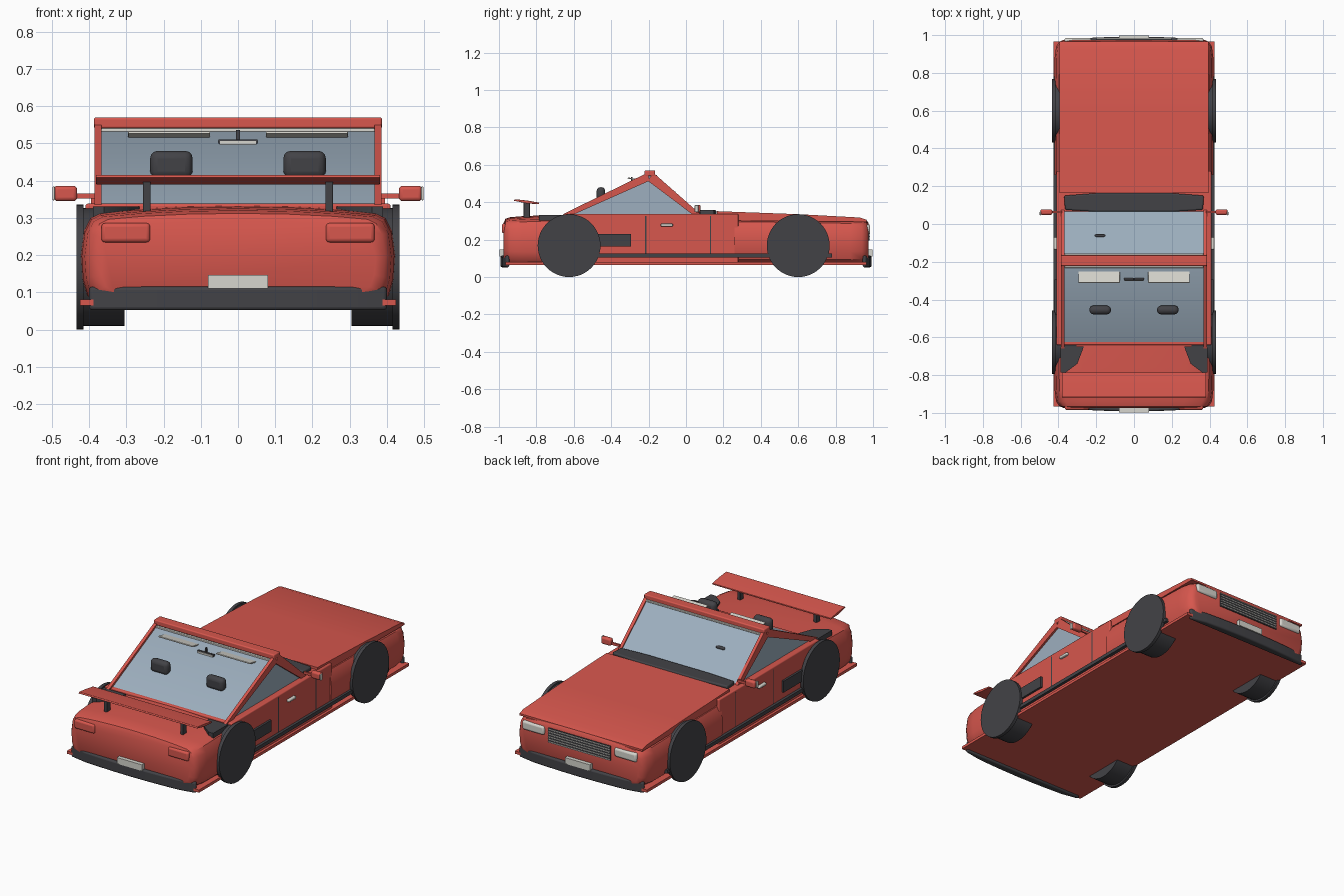
import bpy, bmesh, math
from mathutils import Vector

cube = bpy.data.objects.get("Cube")
if cube:
    bpy.data.objects.remove(cube, do_unlink=True)


def material(name, rgb):
    m = bpy.data.materials.new(name)
    m.use_nodes = True
    m.diffuse_color = (*rgb, 1)
    m.node_tree.nodes["Principled BSDF"].inputs["Base Color"].default_value = (*rgb, 1)
    return m


RED = material("red paint", (0.68, 0.095, 0.075))
DARK = material("dark rubber", (0.055, 0.055, 0.062))
GLASS = material("blue grey glass", (0.34, 0.43, 0.52))
PALE = material("off white", (0.68, 0.67, 0.62))


def finish(name, bm, mat, bevel=0.0, segments=3):
    bmesh.ops.recalc_face_normals(bm, faces=bm.faces)
    mesh = bpy.data.meshes.new(name)
    bm.to_mesh(mesh)
    bm.free()
    ob = bpy.data.objects.new(name, mesh)
    bpy.context.collection.objects.link(ob)
    mesh.materials.append(mat)
    if bevel:
        mod = ob.modifiers.new("rounding", "BEVEL")
        mod.width, mod.segments = bevel, segments
    bpy.ops.object.select_all(action="DESELECT")
    ob.select_set(True)
    bpy.context.view_layer.objects.active = ob
    bpy.ops.object.shade_smooth_by_angle(angle=math.radians(35))
    return ob


def box(name, mat, x, y, z, bevel=0.0, tilt=0.0):
    """Box from (min, max) ranges, tilted about x."""
    bm = bmesh.new()
    bmesh.ops.create_cube(bm, size=1)
    for v in bm.verts:
        v.co = Vector(((v.co.x) * (x[1] - x[0]), v.co.y * (y[1] - y[0]), v.co.z * (z[1] - z[0])))
    ob = finish(name, bm, mat, bevel)
    ob.location = [(r[0] + r[1]) / 2 for r in (x, y, z)]
    ob.rotation_euler.x = tilt
    return ob


def pair(name, mat, x, y, z, bevel=0.0, tilt=0.0):
    box("left_" + name, mat, x, y, z, bevel, tilt)
    box("right_" + name, mat, (-x[1], -x[0]), y, z, bevel, tilt)


def prism(name, mat, points, lo, hi, axis="x", bevel=0.0):
    """Outline in (y, z) pulled along x, or in (x, y) pulled along z."""
    bm = bmesh.new()
    rings = []
    for d in (lo, hi):
        rings.append([bm.verts.new((d, a, b) if axis == "x" else (a, b, d)) for a, b in points])
    bm.faces.new(rings[0])
    bm.faces.new(rings[1])
    n = len(points)
    for i in range(n):
        j = (i + 1) % n
        bm.faces.new((rings[0][i], rings[0][j], rings[1][j], rings[1][i]))
    return finish(name, bm, mat, bevel)


# Bulging half cross-section: share of half width, share of height
SECTION = [(0, 1), (0.35, 0.99), (0.65, 0.965), (0.88, 0.93), (0.94, 0.88), (0.98, 0.75),
           (1, 0.5), (0.99, 0.25), (0.96, 0.08), (0.9, 0)]


def loft(name, mat, stations):
    """Skin rounded cross-sections given as (y, half width, bottom, top)."""
    bm = bmesh.new()
    outline = SECTION + [(-a, b) for a, b in reversed(SECTION[1:])]
    rings = [[bm.verts.new((a * w, y, lo + b * (hi - lo))) for a, b in outline]
             for y, w, lo, hi in stations]
    n = len(outline)
    for r, s in zip(rings, rings[1:]):
        for i in range(n):
            j = (i + 1) % n
            bm.faces.new((r[i], r[j], s[j], s[i]))
    bm.faces.new(rings[0])
    bm.faces.new(rings[-1])
    return finish(name, bm, mat)


# Main body shells
loft("rear_body", RED, [(-0.975, 0.37, 0.1, 0.29), (-0.965, 0.395, 0.085, 0.312),
                        (-0.94, 0.412, 0.075, 0.32), (-0.88, 0.42, 0.07, 0.325),
                        (-0.76, 0.422, 0.07, 0.33), (-0.6, 0.42, 0.07, 0.333)])
loft("front_body", RED, [(0.26, 0.42, 0.075, 0.325), (0.7, 0.422, 0.075, 0.32),
                         (0.88, 0.42, 0.075, 0.315), (0.94, 0.412, 0.08, 0.31),
                         (0.965, 0.395, 0.085, 0.305), (0.975, 0.375, 0.1, 0.29)])
box("middle_body", RED, (-0.41, 0.41), (-0.64, 0.28), (0.067, 0.338), 0.006)
box("floor_plate", RED, (-0.425, 0.425), (-0.965, 0.965), (0.064, 0.08))
prism("hood", RED, [(0.165, 0.325), (0.165, 0.352), (0.6, 0.336), (0.93, 0.318), (0.965, 0.306),
                    (0.965, 0.295), (0.3, 0.3)], -0.395, 0.395)

# Cabin: glass wedge, side frames and header beam
prism("cabin_glass", GLASS, [(-0.64, 0.33), (-0.215, 0.54), (-0.165, 0.54), (0.075, 0.33)],
      -0.374, 0.374)
REAR_BAR = [(-0.66, 0.335), (-0.6, 0.335), (-0.195, 0.515), (-0.205, 0.558)]
FRONT_BAR = [(0.075, 0.338), (0.03, 0.338), (-0.205, 0.515), (-0.175, 0.558)]
for side, s in (("left", 1), ("right", -1)):
    prism(side + "_rear_pillar", RED, REAR_BAR, s * 0.367, s * 0.386)
    prism(side + "_front_pillar", RED, FRONT_BAR, s * 0.367, s * 0.386)
box("header_beam", RED, (-0.387, 0.387), (-0.222, -0.165), (0.54, 0.57), 0.006)
box("header_trim", PALE, (-0.367, 0.367), (-0.232, -0.218), (0.53, 0.541), 0.003)
box("windscreen_trim", PALE, (-0.367, 0.367), (-0.168, -0.155), (0.535, 0.545), 0.003)

# Dark cowl ahead of the windscreen
cowl = [(-0.365, 0.075), (-0.2, 0.065), (0.2, 0.065), (0.365, 0.075),
        (0.37, 0.15), (0.2, 0.163), (-0.2, 0.163), (-0.37, 0.15)]
prism("cowl", DARK, cowl, 0.32, 0.358, "z", 0.008)

# Fittings showing through the glass
pair("headrest", DARK, (0.122, 0.236), (-0.478, -0.432), (0.405, 0.48), 0.02)
pair("sun_visor", PALE, (0.075, 0.295), (-0.312, -0.228), (0.518, 0.525), 0.002, -0.2)
box("cabin_mirror_frame", DARK, (-0.053, 0.053), (-0.298, -0.285), (0.479, 0.511), 0.003)
box("cabin_mirror_face", PALE, (-0.049, 0.049), (-0.302, -0.297), (0.483, 0.507))
box("cabin_mirror_stem", DARK, (-0.005, 0.005), (-0.295, -0.285), (0.5, 0.536))
box("wheel_rim_top", DARK, (-0.208, -0.152), (-0.07, -0.054), (0.44, 0.457), 0.007)

# Rear wing on two posts
wing = [(-0.92, 0.408), (-0.915, 0.416), (-0.85, 0.409), (-0.785, 0.398),
        (-0.785, 0.39), (-0.85, 0.393)]
prism("rear_wing", RED, wing, -0.382, 0.382, bevel=0.002)
pair("wing_post", DARK, (0.235, 0.255), (-0.868, -0.835), (0.31, 0.4), 0.003)


# Wheels: inner tyre with a wider outer disc
def cylinder(name, mat, radius, x0, x1, y, z, inner=None):
    bm = bmesh.new()
    bmesh.ops.create_cone(bm, cap_ends=True, segments=48, radius1=inner or radius,
                          radius2=radius, depth=abs(x1 - x0))
    ob = finish(name, bm, mat)
    ob.location = ((x0 + x1) / 2, y, z)
    ob.rotation_euler.y = math.copysign(math.pi / 2, x1 - x0)
    return ob


for end, y in (("front", 0.6), ("rear", -0.625)):
    for side, s in (("left", 1), ("right", -1)):
        cylinder(f"{end}_{side}_tyre", DARK, 0.158, s * 0.305, s * 0.418, y, 0.168)
        cylinder(f"{end}_{side}_wheel_disc", DARK, 0.168, s * 0.415, s * 0.434, y, 0.168)
# Dark inner arch corners beside the rear deck
for side, s in (("left", 1), ("right", -1)):
    arch = [(0.265, -0.648), (0.39, -0.648), (0.39, -0.785), (0.36, -0.785), (0.3, -0.74)]
    prism(side + "_rear_arch", DARK, [(s * a, b) for a, b in arch], 0.2, 0.331, "z")

# Curved bumpers and number plates
for end, s in (("rear", -1), ("front", 1)):
    xs = [-0.4 + 0.1 * i for i in range(9)]
    outer = [(x, s * (0.992 - 0.12 * x * x - (0.01 if abs(x) > 0.39 else 0))) for x in xs]
    plan = outer + [(0.4, s * 0.945), (-0.4, s * 0.945)]
    prism(end + "_bumper", DARK, plan, 0.052, 0.115, "z", 0.012)
    box(end + "_plate", PALE, (-0.08, 0.08), sorted((s * 0.97, s * 0.997)), (0.11, 0.146))

# Lamps and grille
pair("rear_lamp", RED, (0.236, 0.367), (-0.984, -0.94), (0.234, 0.286), 0.01)
pair("headlamp", PALE, (0.225, 0.368), (0.94, 0.985), (0.228, 0.28), 0.012)
box("grille", DARK, (-0.2, 0.2), (0.95, 0.98), (0.195, 0.28))
for i in range(6):
    z = 0.2 + 0.0145 * i
    box(f"grille_slat_{i + 1}", PALE, (-0.198, 0.198), (0.96, 0.984), (z, z + 0.004))

# Side details
pair("side_stripe", DARK, (0.4, 0.426), (-0.5, 0.78), (0.104, 0.125))
pair("side_vent", DARK, (0.4, 0.422), (-0.48, -0.295), (0.164, 0.23))
for name, y in (("rear_door_gap", -0.215), ("front_door_gap", 0.13)):
    pair(name, DARK, (0.4, 0.411), (y - 0.003, y + 0.003), (0.125, 0.325))
pair("door_handle", PALE, (0.4, 0.425), (-0.135, -0.07), (0.27, 0.285), 0.005)
pair("door_mirror_arm", RED, (0.38, 0.45), (0.058, 0.068), (0.352, 0.366))
pair("door_mirror", RED, (0.432, 0.495), (0.048, 0.078), (0.345, 0.386), 0.01)
pair("door_mirror_cap", PALE, (0.492, 0.499), (0.046, 0.066), (0.347, 0.384), 0.003)
